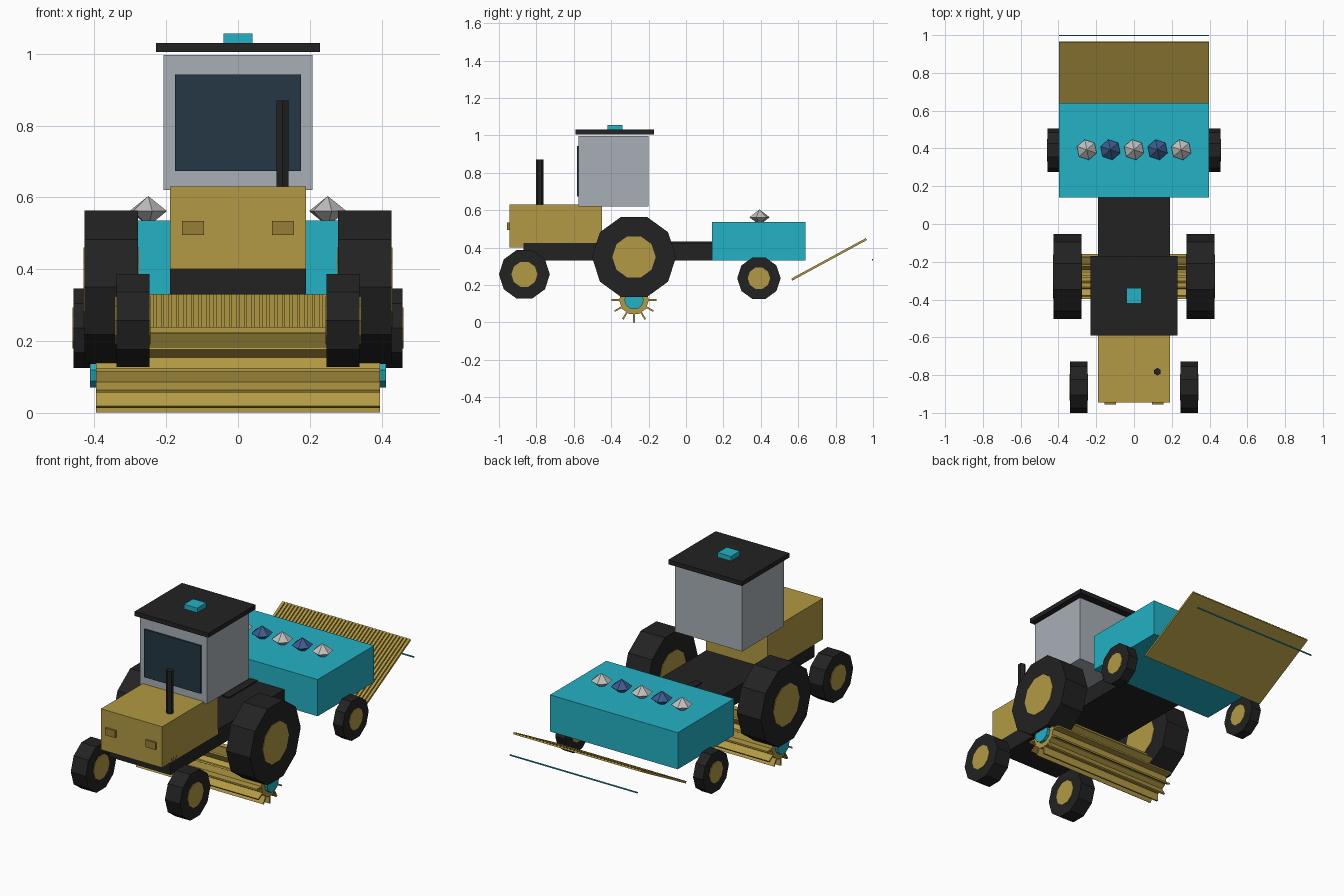
import bpy, bmesh, math
from mathutils import Matrix, Vector

cube = bpy.data.objects.get("Cube")
if cube:
    bpy.data.objects.remove(cube, do_unlink=True)


def material(name, r, g, b):
    m = bpy.data.materials.new(name)
    m.use_nodes = True
    m.diffuse_color = (r, g, b, 1)
    m.node_tree.nodes["Principled BSDF"].inputs["Base Color"].default_value = (r, g, b, 1)
    return m


GOLD = material("straw_gold", 0.445, 0.32, 0.056)
DULL = material("dull_gold", 0.30, 0.21, 0.038)
CYAN = material("bright_cyan", 0.017, 0.445, 0.56)
BLACK = material("soft_black", 0.016, 0.016, 0.016)
GREY = material("cab_grey", 0.39, 0.43, 0.465)
GLASS = material("dark_glass", 0.018, 0.038, 0.058)
SILVER = material("silver", 0.52, 0.52, 0.52)
BLUE = material("gem_blue", 0.045, 0.105, 0.26)


def finish(name, bm, mat):
    mesh = bpy.data.meshes.new(name)
    bm.to_mesh(mesh)
    bm.free()
    mesh.materials.append(mat)
    ob = bpy.data.objects.new(name, mesh)
    bpy.context.collection.objects.link(ob)
    return ob


def box(name, mat, xs, ys, zs):
    """Box from its limits along each axis."""
    lo, hi = Vector((xs[0], ys[0], zs[0])), Vector((xs[1], ys[1], zs[1]))
    bm = bmesh.new()
    bmesh.ops.create_cube(bm, size=1, matrix=Matrix.Translation((lo + hi) / 2)
                          @ Matrix.Diagonal((*(hi - lo), 1)))
    return finish(name, bm, mat)


def prism(name, mat, sides, radius, length, centre, across=True):
    """Flat-sided cylinder, lying across the model or standing up."""
    bm = bmesh.new()
    turn = Matrix.Rotation(math.pi / 2, 4, 'Y') if across else Matrix()
    bmesh.ops.create_cone(bm, cap_ends=True, segments=sides, radius1=radius,
                          radius2=radius, depth=length,
                          matrix=Matrix.Translation(centre) @ turn)
    return finish(name, bm, mat)


# Tractor body
box("chassis", BLACK, (-0.19, 0.19), (-0.87, 0.145), (0.33, 0.425))
box("drawbar", BLACK, (-0.022, 0.022), (-0.11, 0.145), (0.40, 0.432))
box("hood", GOLD, (-0.19, 0.19), (-0.945, -0.45), (0.40, 0.63))
for side, label in ((1, "left"), (-1, "right")):
    box(label + "_headlight", DULL, sorted((side * 0.094, side * 0.156)),
        (-0.956, -0.944), (0.495, 0.535))
prism("exhaust_pipe", BLACK, 6, 0.02, 0.25, (0.124, -0.782, 0.745), across=False)

# Cab
box("cab", GREY, (-0.208, 0.208), (-0.574, -0.20), (0.62, 0.996))
box("windscreen", GLASS, (-0.175, 0.175), (-0.583, -0.574), (0.673, 0.942))
box("cab_roof", BLACK, (-0.229, 0.229), (-0.59, -0.17), (1.005, 1.03))
box("roof_beacon", CYAN, (-0.041, 0.041), (-0.42, -0.34), (1.03, 1.056))

# Wheels: name, y, z, tyre radius, hub radius, inner x, outer x
WHEELS = (
    ("front", -0.864, 0.257, 0.136, 0.07, 0.246, 0.339),
    ("rear", -0.278, 0.35, 0.225, 0.116, 0.278, 0.427),
    ("trailer", 0.39, 0.236, 0.116, 0.06, 0.398, 0.458),
)
for name, y, z, tyre, hub, inner, outer in WHEELS:
    for side, label in ((1, "left"), (-1, "right")):
        centre = (side * (inner + outer) / 2, y, z)
        part = f"{label}_{name}"
        prism(part + "_tyre", BLACK, 10, tyre, outer - inner, centre)
        prism(part + "_hub", GOLD, 10, hub, outer - inner + 0.006, centre)

# Reel slung under the tractor
reel = Vector((0, -0.278, 0.12))
prism("reel_drum", GOLD, 10, 0.08, 0.79, reel)
prism("reel_axle", CYAN, 10, 0.052, 0.825, reel)
bm = bmesh.new()
for i in range(12):
    bmesh.ops.create_cube(bm, size=1, matrix=Matrix.Translation(reel)
                          @ Matrix.Rotation(i * math.pi / 6, 4, 'X')
                          @ Matrix.Translation((0, 0, 0.092))
                          @ Matrix.Diagonal((0.79, 0.009, 0.055, 1)))
finish("reel_blades", bm, GOLD)

# Trailer box with a row of gems on top
box("trailer_box", CYAN, (-0.397, 0.397), (0.14, 0.64), (0.33, 0.536))
for i in range(5):
    bm = bmesh.new()
    place = Matrix.Translation(((i - 2) * 0.125, 0.393, 0.562)) @ Matrix.Rotation(0.2, 4, 'Z')
    for flip in (1, -1):
        bmesh.ops.create_cone(bm, segments=6, radius1=0.055, radius2=0, depth=0.042,
                              matrix=place @ Matrix.Diagonal((1, 1, flip, 1))
                              @ Matrix.Translation((0, 0, 0.021)))
    bmesh.ops.remove_doubles(bm, verts=bm.verts, dist=0.0005)
    bmesh.ops.recalc_face_normals(bm, faces=bm.faces)
    finish(f"gem_{i + 1}", bm, BLUE if i % 2 else SILVER)

# Sloping ribbed ramp behind the trailer
tilt = Matrix.Translation((0, 0.765, 0.337)) @ Matrix.Rotation(math.radians(28.5), 4, 'X')
ramp = box("ramp_panel", GOLD, (-0.397, 0.397), (-0.227, 0.227), (-0.006, 0))
ramp.matrix_world = tilt
ribs = box("ramp_ribs", GOLD, (-0.397, -0.382), (-0.227, 0.227), (0, 0.006))
ribs.matrix_world = tilt
array = ribs.modifiers.new("repeat", 'ARRAY')
array.count = 38
array.use_relative_offset = False
array.use_constant_offset = True
array.constant_offset_displace = (0.779 / 37, 0, 0)

# Thin rod beyond the ramp
box("rear_rod", CYAN, (-0.397, 0.397), (0.994, 1.0), (0.332, 0.338))
